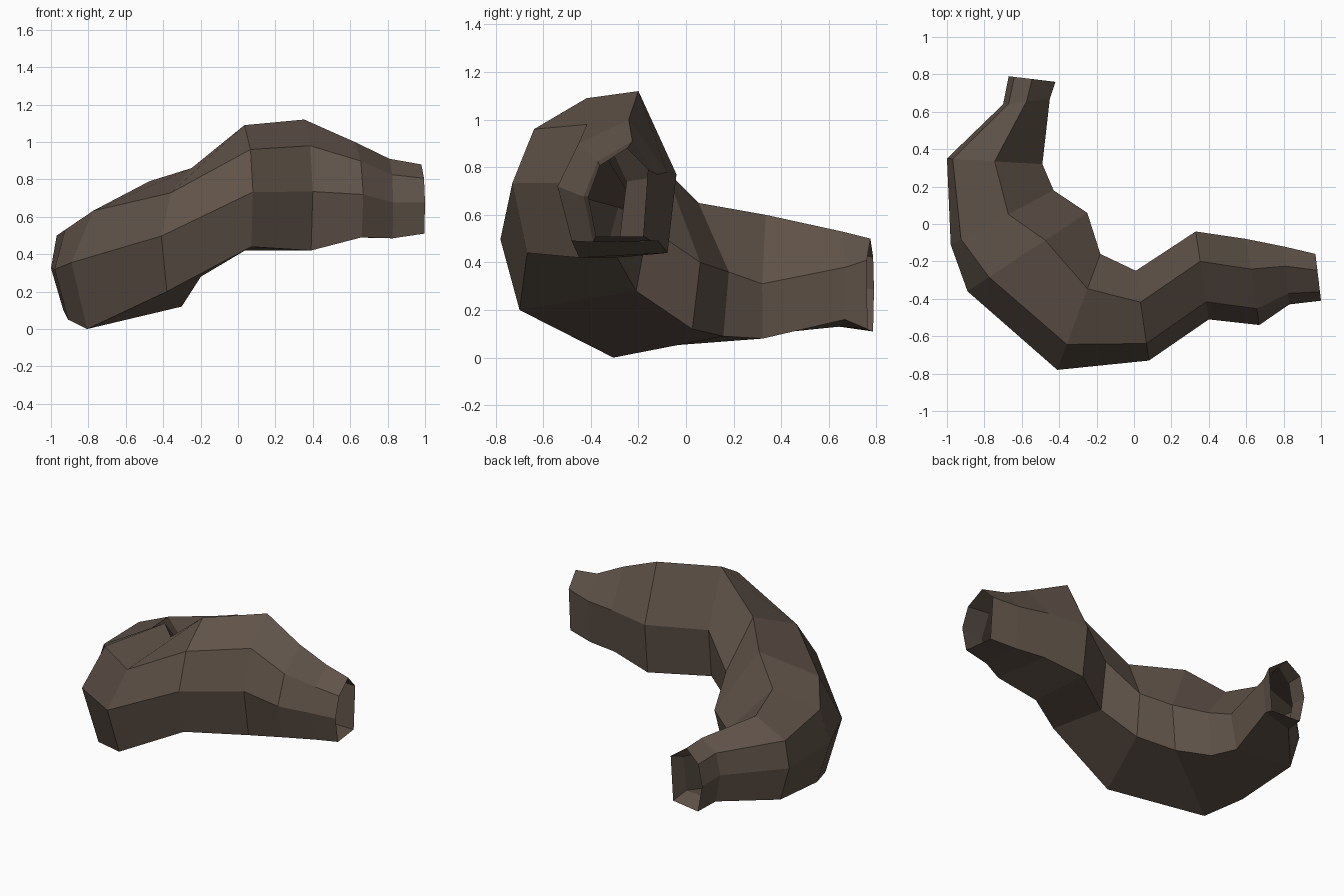
import bpy, bmesh
from mathutils import Vector

# Dark bark colour
bark = bpy.data.materials.new("dark_brown_bark")
bark.diffuse_color = (0.115, 0.085, 0.065, 1)

# Stations along the bent trunk:
# outer x, y | inner x, y | bottom z outer, inner | top z | inner shoulder z | top position, upper side position
STATIONS = [
    (-0.67, 0.79, -0.42, 0.76, 0.11, 0.12, 0.50, 0.41, 0.50, 0.12),
    (-0.70, 0.64, -0.45, 0.67, 0.13, 0.16, 0.53, 0.38, 0.50, 0.12),
    (-1.00, 0.35, -0.49, 0.32, 0.10, 0.08, 0.60, 0.31, 0.50, 0.06),
    (-0.98, -0.11, -0.43, 0.18, 0.05, 0.09, 0.65, 0.36, 0.56, 0.10),
    (-0.89, -0.36, -0.25, 0.06, 0.00, 0.12, 0.79, 0.40, 0.65, 0.18),
    (-0.41, -0.78, -0.18, -0.16, 0.20, 0.28, 0.86, 0.55, 0.70, 0.22),
    (0.08, -0.73, 0.01, -0.25, 0.44, 0.42, 1.09, 0.74, 0.65, 0.19),
    (0.40, -0.51, 0.33, -0.04, 0.42, 0.44, 1.12, 0.77, 0.66, 0.20),
    (0.67, -0.54, 0.60, -0.08, 0.49, 0.49, 1.00, 0.78, 0.65, 0.19),
    (0.83, -0.43, 0.80, -0.12, 0.485, 0.49, 0.91, 0.77, 0.66, 0.19),
    (1.00, -0.41, 0.97, -0.16, 0.51, 0.51, 0.88, 0.79, 0.65, 0.19),
]


def arch_ring(ox, oy, ix, iy, zbo, zbi, zt, zi, ut, uu):
    """Six-sided arch: flat underside, leaning sides, ridge on top."""
    a, b = Vector((ox, oy, 0)), Vector((ix, iy, 0))
    h = zt - zbo
    prof = [(0.13, zbo), (0, zbo + 0.45 * h), (uu, zbo + 0.80 * h),
            (ut, zt), (1, zi), (0.92, zbi)]
    return [a.lerp(b, u) + Vector((0, 0, z)) for u, z in prof]


# Hollow trunk: bridge the rings and leave both ends open
bm = bmesh.new()
rings = [[bm.verts.new(p) for p in arch_ring(*s)] for s in STATIONS]
for r, q in zip(rings, rings[1:]):
    for i in range(6):
        j = (i + 1) % 6
        bm.faces.new((r[i], r[j], q[j], q[i]))
bmesh.ops.recalc_face_normals(bm, faces=bm.faces)
# the underside of the shell must face down
low = min(bm.faces, key=lambda f: f.calc_center_median().z)
if low.normal.z > 0:
    bmesh.ops.reverse_faces(bm, faces=bm.faces)
mesh = bpy.data.meshes.new("hollow_trunk")
bm.to_mesh(mesh)
bm.free()
mesh.materials.append(bark)
trunk = bpy.data.objects.new("hollow_trunk", mesh)
bpy.context.collection.objects.link(trunk)
